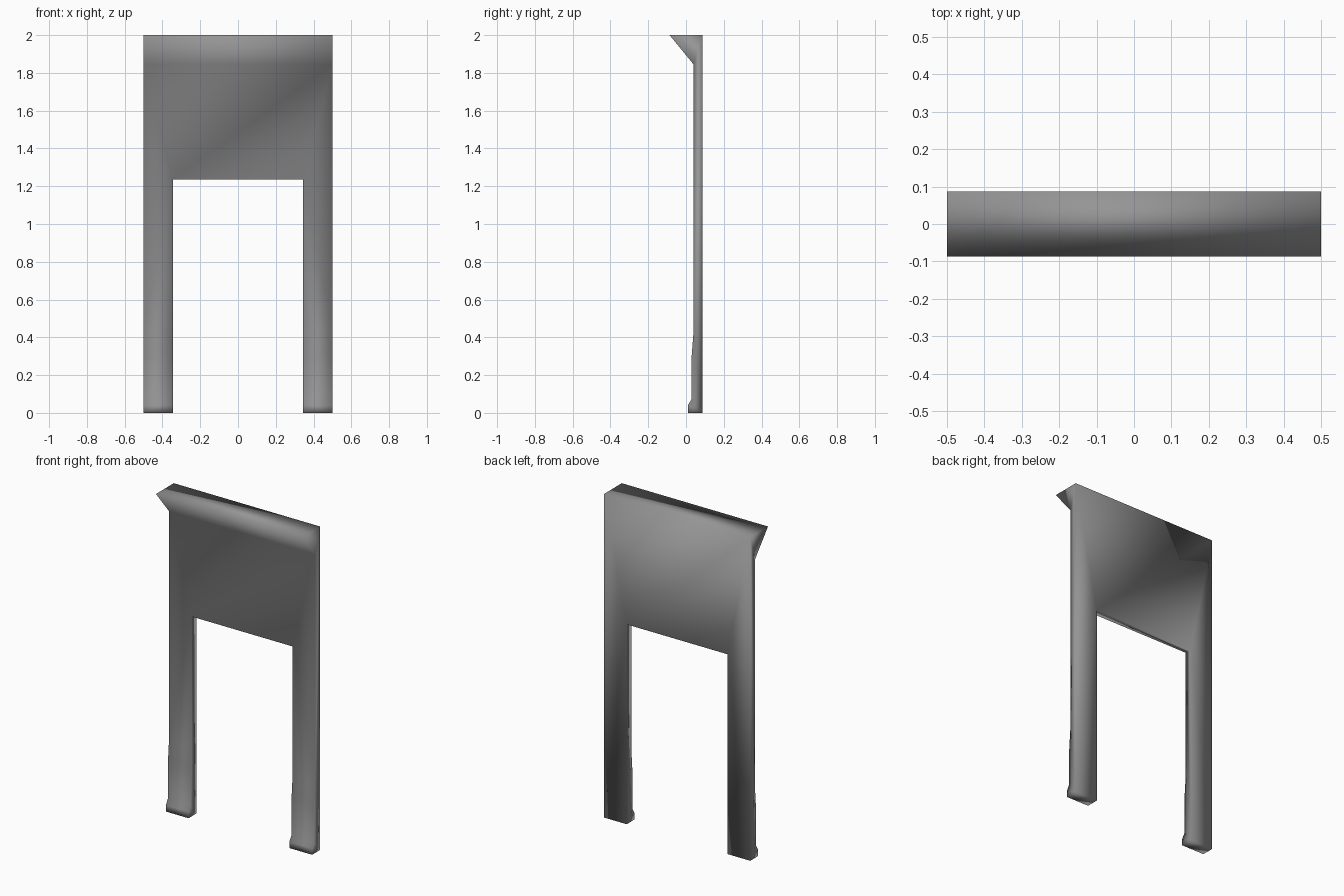
import bpy
import bmesh

cube = bpy.data.objects.get("Cube")
if cube:
    bpy.data.objects.remove(cube, do_unlink=True)

# Main dimensions
OUT, INN = 0.5, 0.345            # half widths of the frame and the opening
BACK, FRONT, LIP = 0.087, 0.04, -0.087
TOP, CORNICE, LINTEL = 2.0, 1.845, 1.235

# Front outline of a leg from the floor up, as (y, z): foot, plinth, shaft
leg_outline = [(0.01, 0.0), (0.01, 0.04), (0.028, 0.07), (0.03, 0.3), (FRONT, 0.43)]

stone = bpy.data.materials.new("grey_stone")
stone.use_nodes = True
grey = (0.3, 0.3, 0.3, 1.0)
stone.diffuse_color = grey
stone.node_tree.nodes["Principled BSDF"].inputs["Base Color"].default_value = grey

bm = bmesh.new()


def face(*points):
    bm.faces.new([bm.verts.new(p) for p in points])


def side(x, outline):
    """Flat end face at x from a (y, z) outline."""
    face(*[(x, y, z) for y, z in outline])


def across(half_a, y_a, z_a, half_b, y_b, z_b):
    """Face spanning the frame symmetrically between two level edges."""
    face((-half_a, y_a, z_a), (half_a, y_a, z_a), (half_b, y_b, z_b), (-half_b, y_b, z_b))


# Legs with their outer and inner sides
for s in (-1, 1):
    xo, xi = s * OUT, s * INN
    side(xo, leg_outline + [(FRONT, CORNICE), (LIP, TOP), (BACK, TOP), (BACK, 0)])
    side(xi, leg_outline + [(FRONT, LINTEL), (BACK, LINTEL), (BACK, 0)])
    for (y0, z0), (y1, z1) in zip(leg_outline, leg_outline[1:]):
        face((xo, y0, z0), (xi, y0, z0), (xi, y1, z1), (xo, y1, z1))
    y, z = leg_outline[-1]
    face((xo, y, z), (xi, y, z), (xi, FRONT, LINTEL), (xo, FRONT, CORNICE))
    y = leg_outline[0][0]
    face((xo, y, 0), (xi, y, 0), (xi, BACK, 0), (xo, BACK, 0))
    face((xo, BACK, 0), (xi, BACK, 0), (xi, BACK, LINTEL), (xo, BACK, TOP))

# Panel above the opening, flared cornice, top, back and soffit
across(INN, FRONT, LINTEL, OUT, FRONT, CORNICE)
across(OUT, FRONT, CORNICE, OUT, LIP, TOP)
across(OUT, LIP, TOP, OUT, BACK, TOP)
across(OUT, BACK, TOP, INN, BACK, LINTEL)
across(INN, BACK, LINTEL, INN, FRONT, LINTEL)

# Weld the parts into one smooth solid
bmesh.ops.remove_doubles(bm, verts=bm.verts[:], dist=0.0005)
bmesh.ops.recalc_face_normals(bm, faces=bm.faces[:])
for f in bm.faces:
    f.smooth = True

mesh = bpy.data.meshes.new("surround")
bm.to_mesh(mesh)
bm.free()
mesh.materials.append(stone)
surround = bpy.data.objects.new("surround", mesh)
bpy.context.collection.objects.link(surround)
